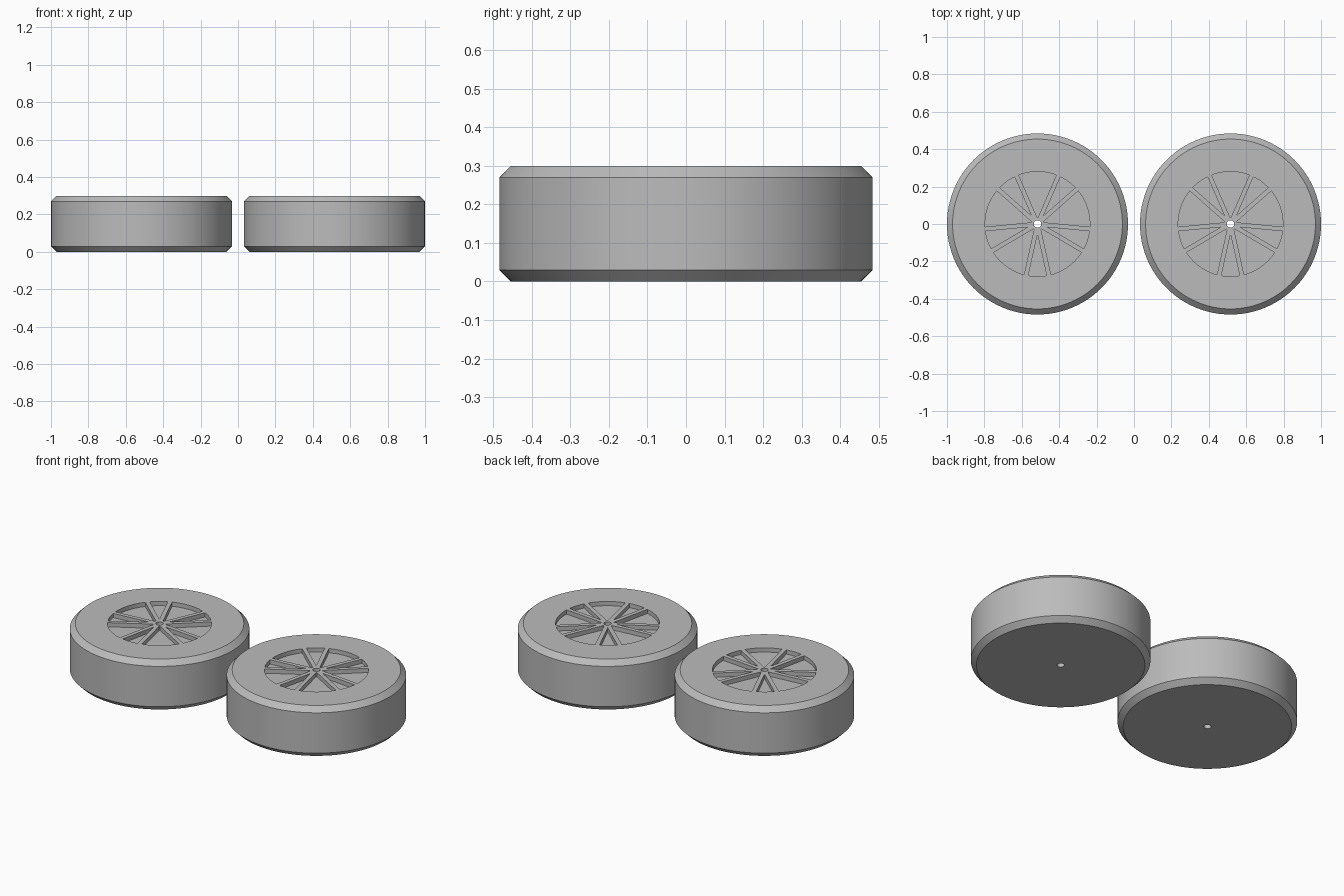
import bpy, bmesh
from math import radians, sin, cos, asin, pi

cube = bpy.data.objects.get("Cube")
if cube:
    bpy.data.objects.remove(cube, do_unlink=True)

RADIUS, HEIGHT, CHAMFER = 0.484, 0.3, 0.03
POCKET_R, POCKET_DEPTH = 0.28, 0.025
HUB_R, HOLE_R = 0.036, 0.02
SPOKE_HALF = 0.012       # half width of one spoke
PAIR_HALF = 12.5         # half angle between the two spokes of a pair
CENTRE_X = 0.516

grey = bpy.data.materials.new("plain grey")
grey.use_nodes = True
colour = (0.5, 0.5, 0.5, 1)
grey.diffuse_color = colour
grey.node_tree.nodes["Principled BSDF"].inputs["Base Color"].default_value = colour


def mesh_object(name, bm):
    bmesh.ops.recalc_face_normals(bm, faces=bm.faces)
    mesh = bpy.data.meshes.new(name)
    bm.to_mesh(mesh)
    bm.free()
    mesh.materials.append(grey)
    obj = bpy.data.objects.new(name, mesh)
    bpy.context.collection.objects.link(obj)
    return obj


def lathe(bm, profile, steps):
    """Sweep a closed (radius, z) profile around the z axis."""
    rings = [[bm.verts.new((r * cos(2 * pi * i / steps), r * sin(2 * pi * i / steps), z))
              for r, z in profile] for i in range(steps)]
    n = len(profile)
    for i in range(steps):
        a, b = rings[i], rings[(i + 1) % steps]
        for j in range(n):
            k = (j + 1) % n
            bm.faces.new((a[j], b[j], b[k], a[k]))


def arc(r, start, end, steps):
    return [(r * cos(start + (end - start) * i / steps),
             r * sin(start + (end - start) * i / steps)) for i in range(steps + 1)]


def add_pocket(bm, middle, half):
    """Prism filling the gap between two spokes of constant width."""
    outer = half - asin(SPOKE_HALF / POCKET_R)
    points = arc(POCKET_R, middle - outer, middle + outer, 14)
    tip = SPOKE_HALF / sin(half)
    if tip < HUB_R:
        inner = half - asin(SPOKE_HALF / HUB_R)
        points += arc(HUB_R, middle + inner, middle - inner, 4)
    else:
        points.append((tip * cos(middle), tip * sin(middle)))
    low = [bm.verts.new((x, y, HEIGHT - POCKET_DEPTH)) for x, y in points]
    face = bm.faces.new(low)
    top = bmesh.ops.extrude_face_region(bm, geom=[face])["geom"]
    bmesh.ops.translate(bm, vec=(0, 0, 0.1),
                        verts=[v for v in top if isinstance(v, bmesh.types.BMVert)])


def make_wheel(name, x):
    # Chamfered tyre disc with the axle hole
    body = bmesh.new()
    lathe(body, [(HOLE_R, 0), (RADIUS - CHAMFER, 0), (RADIUS, CHAMFER),
                 (RADIUS, HEIGHT - CHAMFER), (RADIUS - CHAMFER, HEIGHT), (HOLE_R, HEIGHT)], 96)
    wheel = mesh_object(name, body)

    # Five paired spokes left standing between shallow pockets
    cuts = bmesh.new()
    for i in range(5):
        add_pocket(cuts, radians(90 + 72 * i), radians(36 - PAIR_HALF))
        add_pocket(cuts, radians(54 + 72 * i), radians(PAIR_HALF))
    cutter = mesh_object("pocket_cutter", cuts)
    cutter.hide_render = True

    carve = wheel.modifiers.new("pockets", "BOOLEAN")
    carve.operation = "DIFFERENCE"
    carve.solver = "EXACT"
    carve.object = cutter
    bpy.ops.object.select_all(action="DESELECT")
    wheel.select_set(True)
    bpy.context.view_layer.objects.active = wheel
    bpy.ops.object.modifier_apply(modifier=carve.name)
    bpy.data.objects.remove(cutter, do_unlink=True)
    bpy.ops.object.shade_smooth_by_angle(angle=radians(30))
    wheel.location.x = x


make_wheel("left_wheel", CENTRE_X)
make_wheel("right_wheel", -CENTRE_X)
